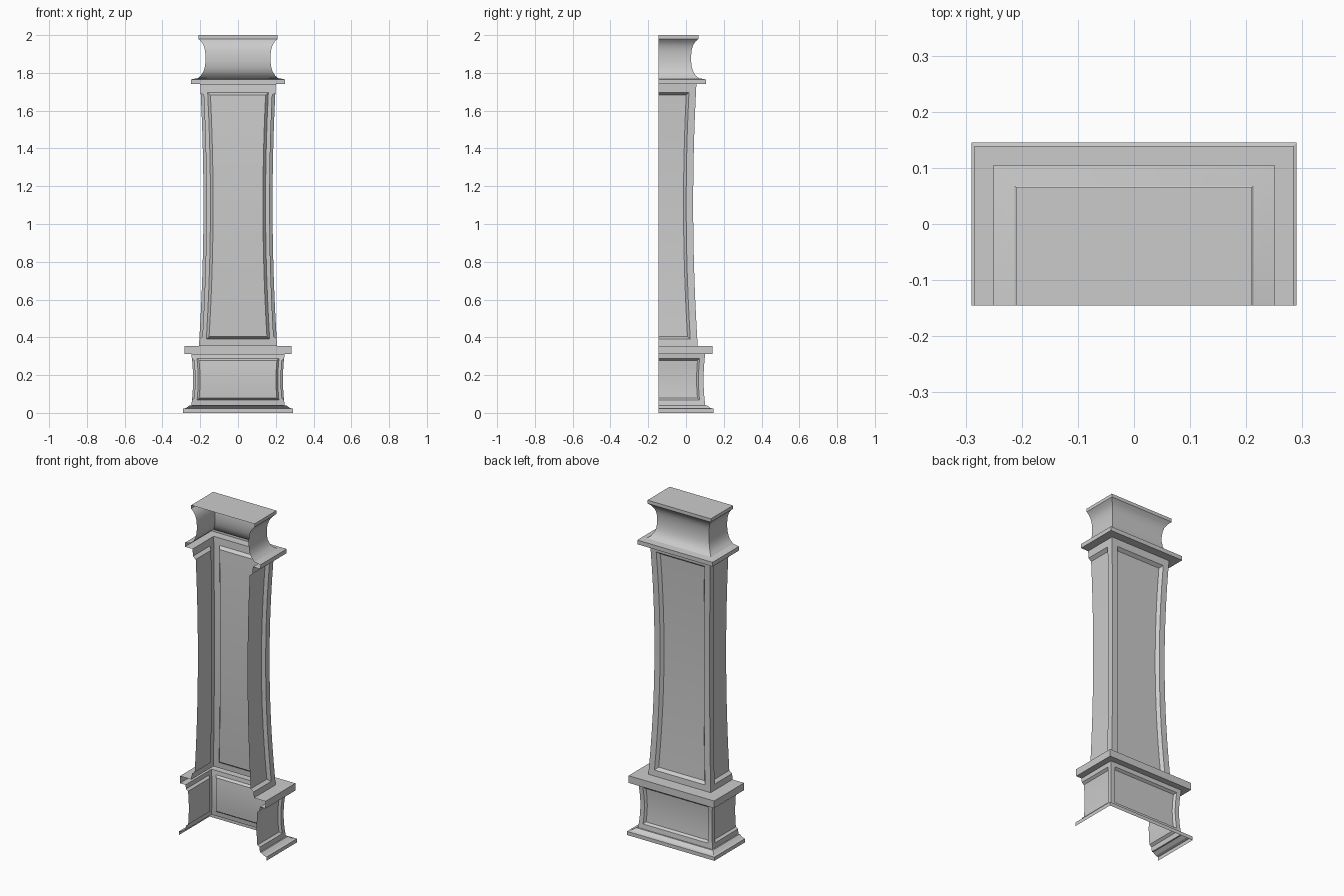
import bpy, bmesh

if "Cube" in bpy.data.objects:
    bpy.data.objects.remove(bpy.data.objects["Cube"])

BACK = -0.145  # open cut plane of the half column


def column(w, border, bevel, depth, recessed):
    """One U-shaped row of points (x, y, is_recessed) for half width w."""
    yf = w + BACK
    d = depth if recessed else 0
    half = [(-w + d, BACK, recessed),
            (-w + d, yf - border - bevel, recessed),
            (-w, yf - border, False),
            (-w, yf, False),
            (-w + border, yf, False),
            (-w + border + bevel, yf - d, recessed)]
    return half + [(-x, y, r) for x, y, r in reversed(half)]


def plain(w):
    yf = w + BACK
    return [(-w, BACK, False), (-w, yf, False), (w, yf, False), (w, BACK, False)]


def sweep(name, rows, cap=False):
    """Skin a list of (z, points) rows into an open shell."""
    bm = bmesh.new()
    grid = [[(bm.verts.new((x, y, z)), r) for x, y, r in pts] for z, pts in rows]
    for a, b in zip(grid, grid[1:]):
        for i in range(len(a) - 1):
            q = [a[i], b[i], b[i + 1], a[i + 1]]
            low = [k for k in range(4) if q[k][1]]
            v = [p[0] for p in q]
            if len(low) == 1:  # mitred panel corner
                k = low[0]
                v = v[k:] + v[:k]
                bm.faces.new(v[:3])
                bm.faces.new((v[0], v[2], v[3]))
            else:
                bm.faces.new(v)
    if cap:
        bm.faces.new([p[0] for p in reversed(grid[-1])])
    me = bpy.data.meshes.new(name)
    bm.to_mesh(me)
    bm.free()
    ob = bpy.data.objects.new(name, me)
    bpy.context.collection.objects.link(ob)
    bpy.context.view_layer.objects.active = ob
    ob.select_set(True)
    bpy.ops.object.shade_smooth_by_angle(angle=0.35)
    ob.select_set(False)


def moulding(name, profile, cap=False):
    sweep(name, [(z, plain(w)) for w, z in profile], cap)


def panelled(name, width, z0, p0, p1, z1, border, bevel, depth, steps):
    """Section with curved sides and recessed panels on its three faces."""
    a, b = p0 + bevel, p1 - bevel
    inner = [a + (b - a) * i / steps for i in range(steps + 1)]
    rows = [(z, False) for z in (z0, p0)] + [(z, True) for z in inner]
    rows += [(z, False) for z in (p1, z1)]
    # border columns also follow the curve beside the panel
    sweep(name, [(z, column(width(z), border, bevel, depth, r)) for z, r in rows])


def waist(z0, z1, bottom, middle, top):
    """Quadratic width curve through three half widths."""
    def f(z):
        t = (z - z0) / (z1 - z0)
        return (bottom * (1 - t) * (1 - 2 * t) + 4 * middle * t * (1 - t)
                + top * t * (2 * t - 1))
    return f


# foot moulding
moulding("foot_moulding", [(0.29, 0), (0.29, 0.022), (0.275, 0.026),
                           (0.255, 0.04), (0.247, 0.04)])
# base block with panels
panelled("base_block", waist(0.04, 0.312, 0.247, 0.238, 0.247),
         0.04, 0.068, 0.288, 0.312, 0.027, 0.01, 0.013, 8)
# ledge above base
moulding("base_ledge", [(0.247, 0.312), (0.284, 0.312), (0.284, 0.355), (0.207, 0.355)])
# tall shaft with panels
panelled("shaft", waist(0.355, 1.74, 0.207, 0.183, 0.2),
         0.355, 0.39, 1.697, 1.74, 0.037, 0.014, 0.018, 12)
# collar under capital
moulding("collar", [(0.2, 1.74), (0.25, 1.74), (0.25, 1.765), (0.213, 1.772)])
# flared capital and top slab
moulding("capital", [(0.213, 1.772), (0.197, 1.785), (0.184, 1.805), (0.176, 1.83),
                     (0.172, 1.86), (0.172, 1.89), (0.175, 1.92), (0.182, 1.945),
                     (0.194, 1.965), (0.21, 1.98), (0.21, 2.0)], cap=True)
